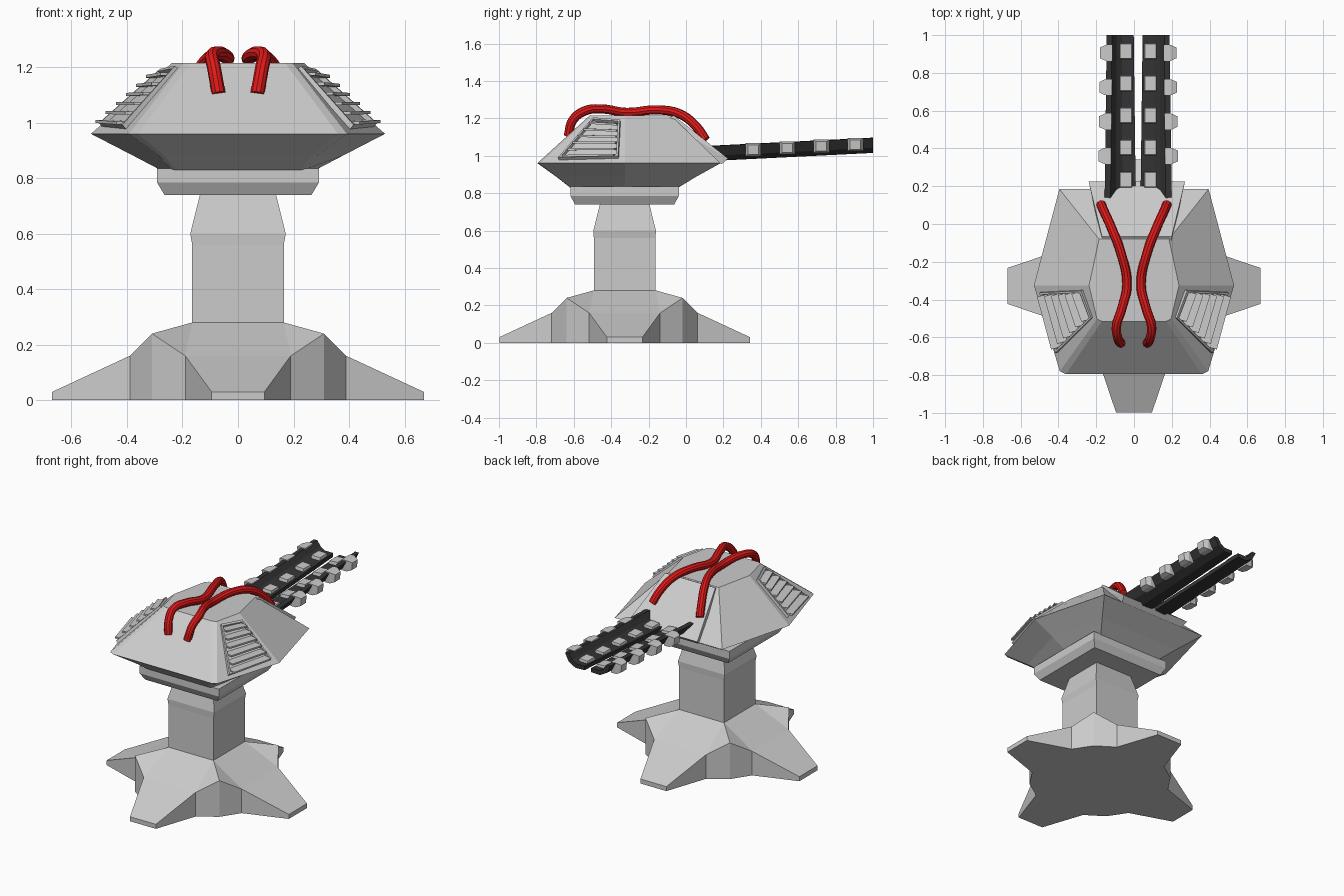
import bpy, bmesh
from mathutils import Vector

if "Cube" in bpy.data.objects:
    bpy.data.objects.remove(bpy.data.objects["Cube"])

CY = -0.328  # pedestal axis in y


def material(name, color):
    m = bpy.data.materials.new(name)
    m.diffuse_color = color
    m.use_nodes = True
    m.node_tree.nodes["Principled BSDF"].inputs["Base Color"].default_value = m.diffuse_color
    return m


DARK = material("dark_metal", (0.035, 0.035, 0.035, 1))
RED = material("red_hose", (0.75, 0.01, 0.01, 1))


def finish(name, bm, mat=None):
    bmesh.ops.recalc_face_normals(bm, faces=bm.faces[:])
    me = bpy.data.meshes.new(name)
    bm.to_mesh(me)
    bm.free()
    ob = bpy.data.objects.new(name, me)
    bpy.context.collection.objects.link(ob)
    if mat:
        me.materials.append(mat)
    return ob


def loft(name, rings, mat=None):
    bm = bmesh.new()
    vs = [[bm.verts.new(p) for p in r] for r in rings]
    n = len(vs[0])
    for a, b in zip(vs, vs[1:]):
        for i in range(n):
            j = (i + 1) % n
            bm.faces.new((a[i], a[j], b[j], b[i]))
    bm.faces.new(vs[0])
    bm.faces.new(vs[-1])
    return finish(name, bm, mat)


def hulls(name, groups, mat=None):
    """One object made of several convex solids."""
    bm = bmesh.new()
    for pts in groups:
        verts = [bm.verts.new(p) for p in pts]
        bmesh.ops.convex_hull(bm, input=verts)
    return finish(name, bm, mat)


def rect(hx, hy, z):
    return [(sx * hx, CY + sy * hy, z) for sx, sy in ((1, -1), (1, 1), (-1, 1), (-1, -1))]


# Four-legged base: one quadrant turned four times
quad = [(.67, -.095, .03), (.67, .095, .03), (.39, .19, .16), (.31, .31, .24), (.19, .39, .16)]
bm = bmesh.new()
low, up, sq = [], [], []
for k in range(4):
    def turn(x, y):
        for _ in range(k):
            x, y = -y, x
        return x, y + CY
    for x, y, z in quad:
        p = turn(x, y)
        p = (p[0], p[1] - CY + CY)
        low.append(bm.verts.new((*p, 0)))
        up.append(bm.verts.new((*p, z)))
    sq.append(bm.verts.new((*turn(.165, .165), .28)))
for i in range(20):
    j = (i + 1) % 20
    bm.faces.new((low[i], low[j], up[j], up[i]))
for k in range(4):
    u = lambda i: up[(5 * k + i) % 20]
    bm.faces.new((u(-1), u(0), u(1), u(2)))
    bm.faces.new((u(-1), u(2), sq[k], sq[k - 1]))
    bm.faces.new((u(2), u(3), sq[k]))
    bm.faces.new((u(3), u(4), sq[k]))
bm.faces.new(sq)
bm.faces.new(low)
finish("base", bm)

# Column and collar
loft("column", [rect(.165, .165, .27), rect(.165, .165, .56), rect(.172, .167, .60), rect(.135, .13, .75)])
loft("collar", [rect(.265, .265, .74), rect(.292, .29, .785), rect(.292, .29, .835)])


# Faceted turret head
def hexring(front, mid, back, z, c=0.0):
    half = [(front[0] - c, front[1]), (front[0] + c * .3, front[1] + c * .6), mid, back]
    return [(x, y, z) for x, y in half] + [(-x, y, z) for x, y in reversed(half)]


loft("turret_head", [
    hexring((.235, -.62), (.28, -.325), (.235, -.04), .83, .01),
    hexring((.285, -.69), (.385, -.325), (.30, .05), .885, .015),
    hexring((.385, -.795), (.53, -.325), (.395, .185), .96, .025),
    hexring((.19, -.515), (.238, -.325), (.185, -.08), 1.215, .02)])

# Raised slab that carries the barrels
hulls("barrel_mount", [[(.015 + s * w, y, z) for s in (1, -1) for w, y, z in (
    (.185, -.065, 1.215), (.255, .225, .985), (.24, .19, .955), (.18, -.12, 1.19))]])

# Louvred vents on the two front side facets
P0, P1, P2 = Vector((.395, -.79, .96)), Vector((.53, -.325, .96)), Vector((.238, -.325, 1.215))
NORMAL = (P1 - P0).cross(P2 - P0).normalized()


def on_facet(x, y):
    return Vector((x, y, P0.z - (NORMAL.x * (x - P0.x) + NORMAL.y * (y - P0.y)) / NORMAL.z))


A, B, C, D = [on_facet(*p) for p in ((.27, -.35), (.49, -.36), (.405, -.68), (.215, -.495))]
for s, side in ((1, "right"), (-1, "left")):
    def place(pts):
        return [(s * p.x, p.y, p.z) for p in pts]
    mid = (A + B + C + D) / 4
    frame = []
    for p, q in ((A, B), (B, C), (C, D), (D, A)):
        edge = [p, q, q.lerp(mid, .09), p.lerp(mid, .09)]
        frame.append(place([v + NORMAL * h for v in edge for h in (-.01, .018)]))
    hulls("vent_frame_" + side, frame)
    out, thick = Vector((.042, -.012, .0)), Vector((0, 0, .011))
    slats = []
    for i in range(6):
        t = (i + .6) / 6
        p, q = A.lerp(B, t), D.lerp(C, t)
        p, q = p.lerp(q, .05), q.lerp(p, .05)
        slats.append(place([v + o + h for v in (p, q) for o in (-out * .4, out)
                            for h in (thick * 0, thick)]))
    hulls("vent_slats_" + side, slats)

# Twin cupped barrels with staggered blocks
XC = 0.022
section = [(.022, .0), (.09, -.002), (.14, .025), (.168, .078),
           (.14, .08), (.115, .045), (.085, .026), (.022, .026)]


def rise(y):
    return .967 + .05 * y


for s, side in ((1, "right"), (-1, "left")):
    rings = []
    for y, k in ((.08, 1.14), (1.0, .98)):
        rings.append([(XC + s * (.095 + (x - .095) * k), y, rise(y) + z) for x, z in section])
    loft("barrel_" + side, rings, DARK)
    blocks = []
    for i in range(4):
        y = .36 + .182 * i
        w = .015 * (1 - i / 3)
        blocks.append([(XC + s * (x + w * .5), y + e * d, rise(y) + z) for e in (1, -1) for x, d, z in (
            (.135, .042, .012), (.135, .042, .083), (.172, .042, .083),
            (.172, .042, .012), (.203, .028, .072), (.198, .028, .022))])
    for i in range(5):
        y = .235 + .17 * i
        blocks.append([(XC + s * x, y + e * d, rise(y) + z) for e in (1, -1)
                       for x, d, z in ((.028, .045, .01), (.1, .045, .01), (.035, .038, .042), (.095, .038, .046))])
    hulls("barrel_blocks_" + side, blocks, None)

# Red hoses over the roof
path = [(.07, -.63, 1.105), (.085, -.605, 1.19), (.093, -.54, 1.24), (.065, -.45, 1.25),
        (.037, -.32, 1.232), (.07, -.15, 1.245), (.115, -.03, 1.222), (.155, .06, 1.15), (.175, .105, 1.085)]
for s, side in ((1, "right"), (-1, "left")):
    cu = bpy.data.curves.new("hose_" + side, 'CURVE')
    cu.dimensions = '3D'
    cu.bevel_depth, cu.bevel_resolution, cu.resolution_u = .025, 3, 6
    cu.use_fill_caps = True
    sp = cu.splines.new('BEZIER')
    sp.bezier_points.add(len(path) - 1)
    for bp, (x, y, z) in zip(sp.bezier_points, path):
        bp.co = (s * x, y, z)
        bp.handle_left_type = bp.handle_right_type = 'AUTO'
    cu.materials.append(RED)
    ob = bpy.data.objects.new("hose_" + side, cu)
    bpy.context.collection.objects.link(ob)
    bpy.ops.object.select_all(action='DESELECT')
    ob.select_set(True)
    bpy.context.view_layer.objects.active = ob
    bpy.ops.object.convert(target='MESH')
    bpy.ops.object.shade_smooth_by_angle()
